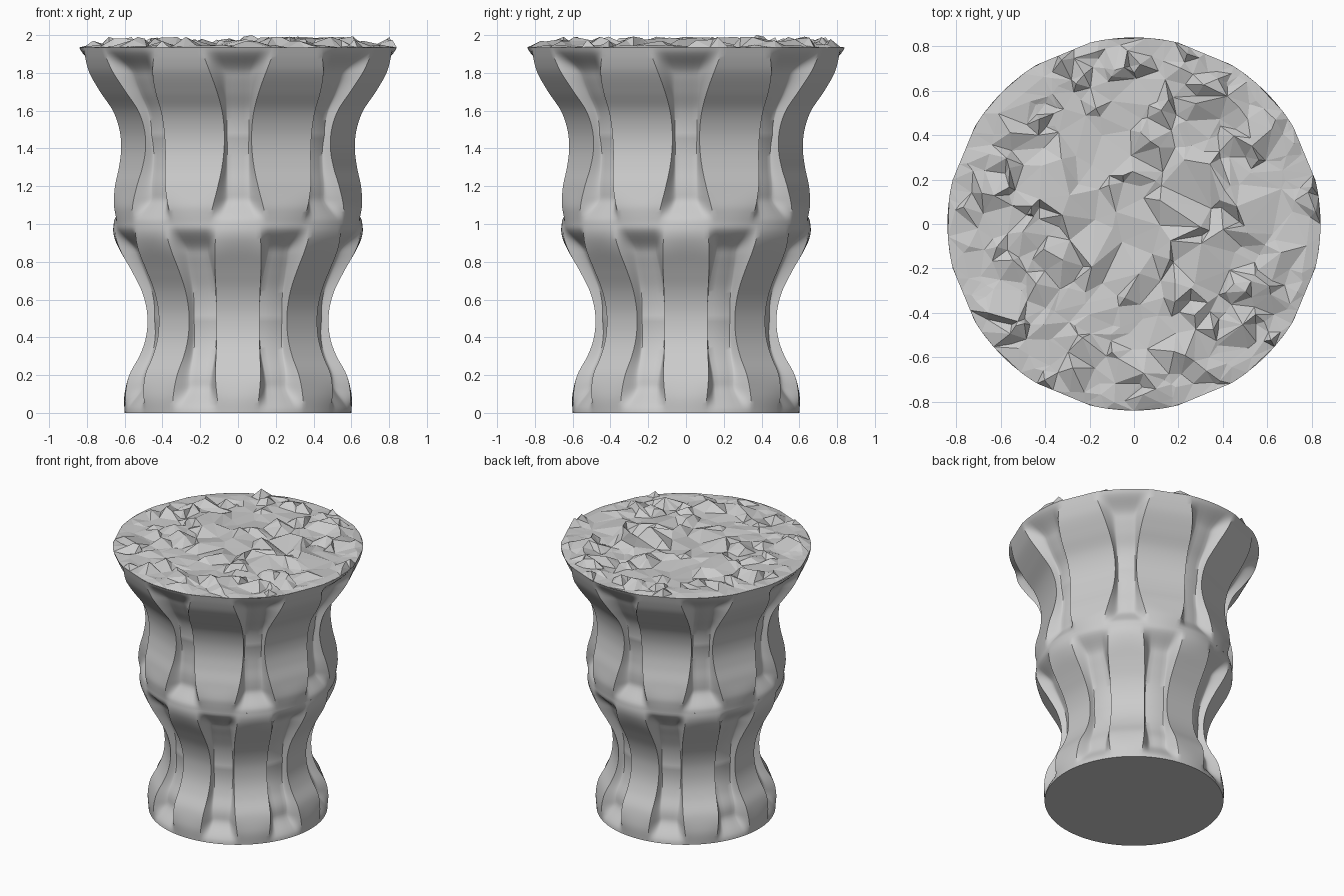
import bpy, math, random
from mathutils import Vector
from mathutils.geometry import delaunay_2d_cdt

if "Cube" in bpy.data.objects:
    bpy.data.objects.remove(bpy.data.objects["Cube"])

random.seed(4)
RIM = 1.935

# Outer radius by height
PROFILE = [(0, .60), (.1, .606), (.2, .588), (.3, .535), (.38, .505), (.46, .493),
           (.55, .497), (.65, .525), (.75, .575), (.85, .63), (.92, .656), (.97, .662),
           (1.0, .658), (1.04, .663), (1.1, .67), (1.2, .66), (1.3, .636), (1.4, .623),
           (1.5, .632), (1.6, .668), (1.7, .738), (1.8, .80), (1.87, .825), (RIM, .84)]


def radius(z):
    """Catmull-Rom style interpolation of the profile."""
    i = max(k for k in range(len(PROFILE) - 1) if PROFILE[k][0] <= z + 1e-9)
    def slope(k):
        a, b = PROFILE[max(k - 1, 0)], PROFILE[min(k + 1, len(PROFILE) - 1)]
        return (b[1] - a[1]) / (b[0] - a[0])
    (z0, r0), (z1, r1) = PROFILE[i], PROFILE[i + 1]
    h = z1 - z0
    t = min(1, (z - z0) / h)
    return (r0 * (1 + 2 * t) * (1 - t) ** 2 + r1 * t * t * (3 - 2 * t)
            + h * slope(i) * t * (1 - t) ** 2 + h * slope(i + 1) * t * t * (t - 1))


def smooth(t):
    t = min(1, max(0, t))
    return t * t * (3 - 2 * t)


def half_section(z, t, narrow, wide, flat):
    """(angle, radius) pairs from a groove centre to the middle of a flat panel."""
    R = radius(z)
    bump = max(0.0, math.sin(math.pi * t))
    e_out = wide + (narrow - wide) * bump
    e_in = e_out - min(6, 1 + 9 * (1 - bump))
    # the groove floor is straighter than the panels, so it is deepest near the ends
    d = smooth(t / .15) * smooth((1 - t) / .15) * (.035 + .06 * abs(2 * t - 1))
    out = [(e_in * k / 2, R - d) for k in range(2)]
    for k in range(7):                                # groove wall
        s = k / 6
        out.append((e_in + (e_out - e_in) * s, R - d * (1 - s * s * (1.6 - .6 * s))))
    h = 22.5 - e_out
    for k in range(1, 6):                             # flat panel
        a = e_out + h * k / 5
        chord = math.cos(math.radians(h)) / math.cos(math.radians(22.5 - a))
        out.append((a, R * (1 + (chord - 1) * flat)))
    return out


def loft(name, z0, z1, rows, shift, narrow, wide, flat_top, cap=False):
    verts, faces = [], []
    for i in range(rows + 1):
        t = i / rows
        z = z0 + (z1 - z0) * t
        flat = smooth(t / .2) * (1 if flat_top else smooth((1 - t) / .2))
        half = half_section(z, t, narrow, wide, flat)
        period = half + [(45 - a, r) for a, r in half[-2::-1]][:-1]
        # mirror half about the panel centre to complete one 45 degree period
        for k in range(8):
            for a, r in period:
                q = math.radians(a + 45 * k + shift)
                verts.append((r * math.cos(q), r * math.sin(q), z))
    n = len(verts) // (rows + 1)
    for i in range(rows):
        for j in range(n):
            k = (j + 1) % n
            faces.append((i * n + j, i * n + k, (i + 1) * n + k, (i + 1) * n + j))
    if cap:
        faces.append(tuple(range(n))[::-1])
    add_mesh(name, verts, faces, True)
    return verts[-n:]


def add_mesh(name, verts, faces, shade):
    me = bpy.data.meshes.new(name)
    me.from_pydata(verts, [], faces)
    ob = bpy.data.objects.new(name, me)
    bpy.context.collection.objects.link(ob)
    if shade:
        bpy.ops.object.select_all(action='DESELECT')
        ob.select_set(True)
        bpy.context.view_layer.objects.active = ob
        bpy.ops.object.shade_smooth_by_angle(angle=math.radians(35))


# Pot body: two fluted tiers, the grooves offset by half a step
loft("pot_lower_tier", 0, 1, 60, 22.5, 9.2, 13, False, cap=True)
rim = loft("pot_upper_tier", 1, RIM, 60, 0, 6.6, 13.7, True)

# Rough soil filling the pot up to the rim
pts = [Vector((x, y)) for x, y, _ in rim[::3]]
n = len(pts)
heights = [RIM] * n
while len(pts) < n + 400:
    r = .82 * random.random() ** .36
    a = random.uniform(0, 2 * math.pi)
    p = Vector((r * math.cos(a), r * math.sin(a)))
    if all((p - q).length > .018 for q in pts):
        pts.append(p)
        spike = random.random() < .3
        heights.append(RIM + (random.uniform(.03, .058) if spike else random.uniform(-.005, .015)))
heights[-1] = 2.0
res = delaunay_2d_cdt(pts, [], [list(range(n))], 1, 1e-5)
soil = [(v.x, v.y, heights[o[0]] if o else RIM) for v, o in zip(res[0], res[3])]
add_mesh("soil", soil, [tuple(f) for f in res[2]], False)
